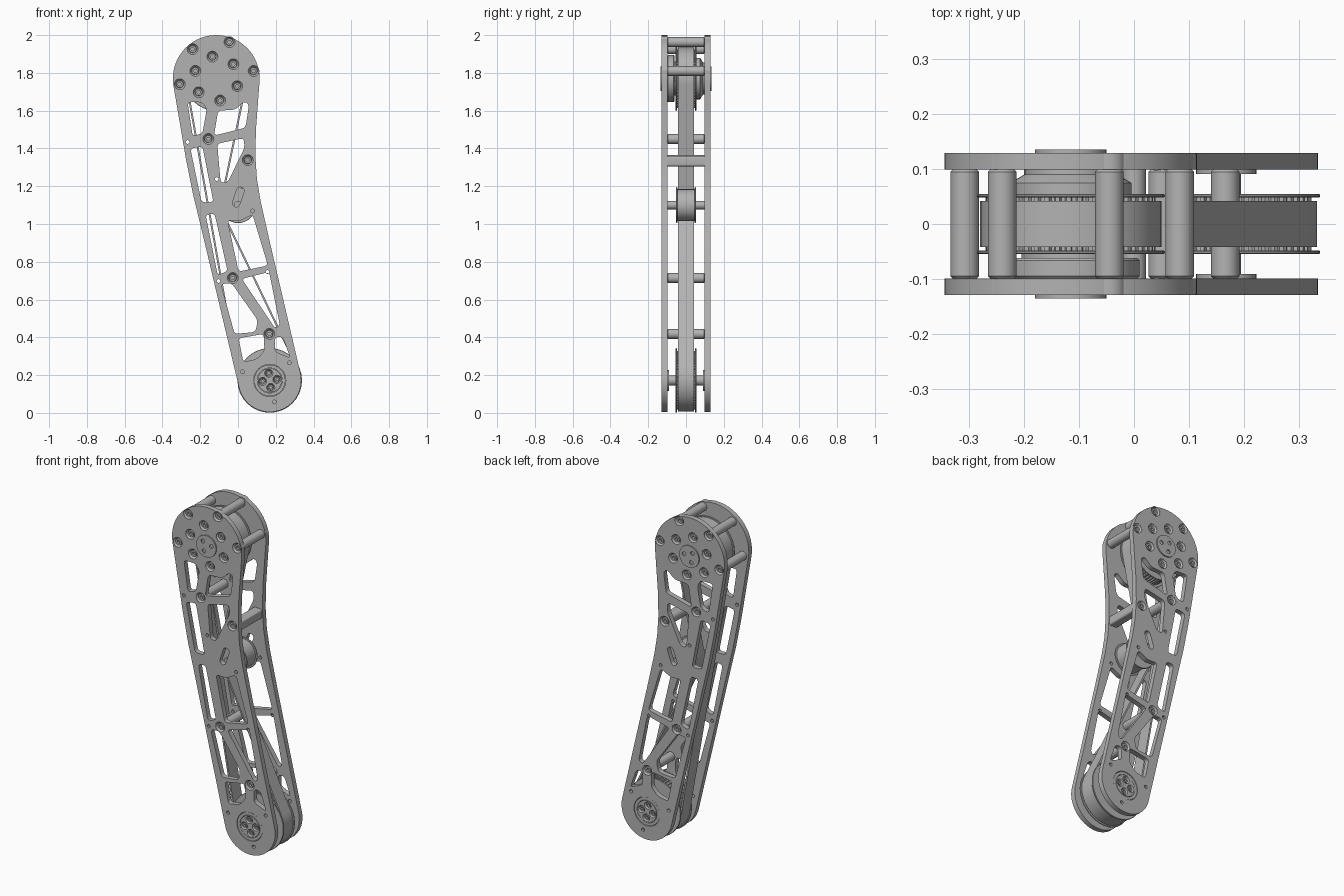
import bpy, bmesh, math
from mathutils import Vector

if "Cube" in bpy.data.objects:
    bpy.data.objects.remove(bpy.data.objects["Cube"])

grey = bpy.data.materials.new("machined grey")
grey.use_nodes = True
grey.diffuse_color = (0.45, 0.45, 0.45, 1)
grey.node_tree.nodes["Principled BSDF"].inputs["Base Color"].default_value = (0.45, 0.45, 0.45, 1)

TOP, LOW, IDLER = (-0.115, 1.77), (0.168, 0.172), (0.0, 1.1)   # joint and idler centres (x, z)
INNER, OUTER = 0.099, 0.129                                    # side plate faces


def select(obj):
    bpy.ops.object.select_all(action='DESELECT')
    obj.select_set(True)
    bpy.context.view_layer.objects.active = obj


def finish(obj):
    obj.data.materials.clear()
    obj.data.materials.append(grey)
    select(obj)
    bpy.ops.object.shade_smooth_by_angle(angle=math.radians(30))
    return obj


def arc(c, r, a0, a1, step=6):
    n = max(2, round(abs(a1 - a0) / step))
    angles = [math.radians(a0 + (a1 - a0) * i / n) for i in range(n + 1)]
    return [(c[0] + r * math.cos(a), c[1] + r * math.sin(a)) for a in angles]


def circle(c, r, step=12):
    return arc(c, r, 0, 360, step)[:-1]


def rounded(points, r=0.02):
    """Polygon with its corners softened."""
    pts = [Vector(p) for p in points]
    out = []
    for i, p in enumerate(pts):
        a, b = pts[i - 1] - p, pts[(i + 1) % len(pts)] - p
        p0 = p + a.normalized() * min(r, a.length * 0.45)
        p1 = p + b.normalized() * min(r, b.length * 0.45)
        for k in range(5):
            t = k / 4
            out.append(p0 * (1 - t) ** 2 + p * 2 * t * (1 - t) + p1 * t ** 2)
    return out


def slab(name, loops, y0, y1):
    """Outline with holes in the xz plane, extruded along y."""
    curve = bpy.data.curves.new(name, 'CURVE')
    curve.dimensions = '2D'
    curve.fill_mode = 'BOTH'
    curve.extrude = abs(y1 - y0) / 2
    for loop in loops:
        spline = curve.splines.new('POLY')
        spline.points.add(len(loop) - 1)
        for p, q in zip(spline.points, loop):
            p.co = (q[0], q[1], 0, 1)
        spline.use_cyclic_u = True
    obj = bpy.data.objects.new(name, curve)
    bpy.context.collection.objects.link(obj)
    obj.rotation_euler.x = math.pi / 2
    obj.location.y = (y0 + y1) / 2
    select(obj)
    bpy.ops.object.convert(target='MESH')
    return finish(bpy.context.object)


def lathe(name, profile, c, side=1, steps=32):
    """Closed (radius, y) profile turned about a y axis through c."""
    bm = bmesh.new()
    verts = [bm.verts.new((r, y * side, 0)) for r, y in profile]
    edges = [bm.edges.new(pair) for pair in zip(verts, verts[1:])]
    bmesh.ops.spin(bm, geom=verts + edges, cent=(0, 0, 0), axis=(0, 1, 0),
                   angle=math.tau, steps=steps, use_merge=True)
    bmesh.ops.remove_doubles(bm, verts=bm.verts, dist=1e-5)
    bmesh.ops.recalc_face_normals(bm, faces=bm.faces)
    mesh = bpy.data.meshes.new(name)
    bm.to_mesh(mesh)
    bm.free()
    obj = bpy.data.objects.new(name, mesh)
    bpy.context.collection.objects.link(obj)
    obj.location = (c[0], 0, c[1])
    return finish(obj)


def rod(name, c, r, y0, y1, side=1, bevel=0.0):
    return lathe(name, [(0, y0), (r - bevel, y0), (r, y0 + bevel),
                        (r, y1 - bevel), (r - bevel, y1), (0, y1)], c, side)


def screw(name, c, side, k=1.0):
    """Flush screw seat with a recessed socket head."""
    lathe(name, [(0, 0.11), (0.009 * k, 0.11), (0.009 * k, 0.123), (0.018 * k, 0.123),
                 (0.02 * k, 0.116), (0.029 * k, OUTER - 0.001), (0.0305 * k, OUTER - 0.001),
                 (0.0305 * k, INNER), (0, INNER)], c, side, 20)


# Side plate outline, windows and holes
outline = (arc(TOP, 0.23, -8, 188)
           + [(-0.275, 1.34), (-0.24, 1.165), (-0.2, 1.0)]
           + arc(LOW, 0.167, 193, 372)
           + [(0.165, 0.92), (0.12, 1.12), (0.1, 1.24), (0.092, 1.36), (0.095, 1.5)])
windows = [
    [(-0.267, 1.645), (-0.19, 1.645), (-0.165, 1.61), (-0.188, 1.48), (-0.24, 1.465)],
    [(-0.252, 1.4), (-0.188, 1.41), (-0.13, 1.115), (-0.193, 1.115)],
    [(-0.105, 1.6), (-0.015, 1.605), (0.035, 1.65), (0.058, 1.63), (0.04, 1.51), (-0.127, 1.468)],
    [(-0.11, 1.425), (0.03, 1.455), (0.035, 1.405), (-0.055, 1.22), (-0.092, 1.22)],
    [(-0.172, 1.05), (-0.124, 1.055), (-0.055, 0.75), (-0.108, 0.73)],
    [(-0.055, 1.02), (0.01, 1.015), (0.077, 1.05), (0.158, 0.78), (0.003, 0.748)],
    [(-0.09, 0.682), (-0.035, 0.688), (0.105, 0.49), (0.092, 0.428), (-0.018, 0.418)],
    [(0.02, 0.71), (0.165, 0.746), (0.222, 0.462), (0.195, 0.45)],
    [(0.003, 0.395), (0.136, 0.418), (0.14, 0.33), (0.1, 0.285), (0.028, 0.27)],
    [(0.196, 0.402), (0.237, 0.402), (0.277, 0.29), (0.195, 0.325)],
]
corner_studs = [(-0.24, 1.926), (-0.045, 1.963), (0.083, 1.81), (-0.308, 1.74)]
frame_studs = [(-0.157, 1.45), (0.052, 1.338), (-0.028, 0.714), (0.166, 0.418)]
motor_screws = [arc(TOP, 0.118, a, a + 1)[0] for a in (100, 40, -20, -80, -142, 160)]
pin_holes = [(-0.267, 1.434), (-0.113, 1.238), (0.077, 1.069), (0.156, 0.746),
             (-0.103, 0.698), (0.024, 0.217), (0.272, 0.265), (0.193, 0.058)]
slot = arc((0.012, 1.175), 0.02, -15, 165, 15) + arc((-0.01, 1.11), 0.02, 165, 345, 15)
hub_screws = [arc(LOW, 0.038, a, a + 1)[0] for a in (8, 98, 188, 278)]
holes = ([circle(p, 0.03, 18) for p in corner_studs + frame_studs + motor_screws]
         + [circle(p, 0.01, 30) for p in pin_holes] + [slot, circle(LOW, 0.085)])

for side, label in ((-1, "front"), (1, "back")):
    slab(label + "_side_plate", [outline] + [rounded(w) for w in windows] + holes,
         side * INNER, side * OUTER)
    for p in corner_studs + frame_studs + motor_screws:
        screw(label + "_screw", p, side)
    # Upper hub cap with three holes
    slab(label + "_upper_hub_cap",
         [circle(TOP, 0.065)] + [circle(arc(TOP, 0.034, a, a + 1)[0], 0.012, 24) for a in (15, 130, 245)],
         side * OUTER, side * 0.136)
    # Lower hub: recessed rim, raised disc, screws, inner flange
    slab(label + "_lower_hub_rim", [circle(LOW, 0.083), circle(LOW, 0.066)], side * INNER, side * 0.127)
    slab(label + "_lower_hub_disc", [circle(LOW, 0.064)] + [circle(p, 0.0225, 18) for p in hub_screws],
         side * INNER, side * 0.128)
    for p in hub_screws:
        screw(label + "_hub_screw", p, side, 0.75)
    rod(label + "_lower_hub_flange", LOW, 0.055, 0.091, INNER, side)

# Standoffs between the plates
for p in corner_studs + frame_studs:
    rod("standoff", p, 0.026, -INNER, INNER, 1, 0.004)

# Stop bar at the inside bend
slab("stop_bar", [rounded([(0.035, 1.305), (0.09, 1.305), (0.09, 1.36), (0.035, 1.36)], 0.012)], -0.108, 0.108)

# Motor housings beside the upper pulley
rod("front_motor_housing", TOP, 0.125, 0.062, INNER, -1, 0.004)
lathe("back_motor_housing", [(0, 0.05), (0.11, 0.05), (0.11, 0.075), (0.085, 0.09),
                             (0.085, INNER), (0, INNER)], TOP)
rod("motor_neck", TOP, 0.09, -0.07, 0.07)

# Toothed pulleys with flanges
for c, label in ((TOP, "upper"), (LOW, "lower")):
    teeth = []
    for i in range(48):
        a = i * 7.5
        teeth += arc(c, 0.155, a, a + 3, 3)[:1] + arc(c, 0.155, a + 3, a + 4, 1)[:1]
        teeth += arc(c, 0.147, a + 4, a + 5, 1)[:1] + arc(c, 0.147, a + 6.5, a + 7, 1)[:1]
    slab(label + "_pulley_teeth", [teeth], -0.048, 0.048)
    for side in (-1, 1):
        rod(label + "_pulley_flange", c, 0.171, 0.048, 0.055, side, 0.002)
rod("lower_shaft", LOW, 0.027, -INNER, INNER)

# Belt tensioner
rod("idler_drum", IDLER, 0.084, -0.05, 0.05)
for side in (-1, 1):
    rod("idler_flange", IDLER, 0.095, 0.045, 0.052, side, 0.002)
rod("idler_axle", IDLER, 0.022, -INNER, INNER)


# Belt around both pulleys, pressed in by the idler
def belt_path(h):
    return (arc(TOP, 0.16 + h, 190, -11.9) + arc(IDLER, 0.091 - h, 168.1, 205.7)
            + arc(LOW, 0.16 + h, 25.7, -170))


slab("drive_belt", [belt_path(0.005), belt_path(-0.005)], -0.042, 0.042)
